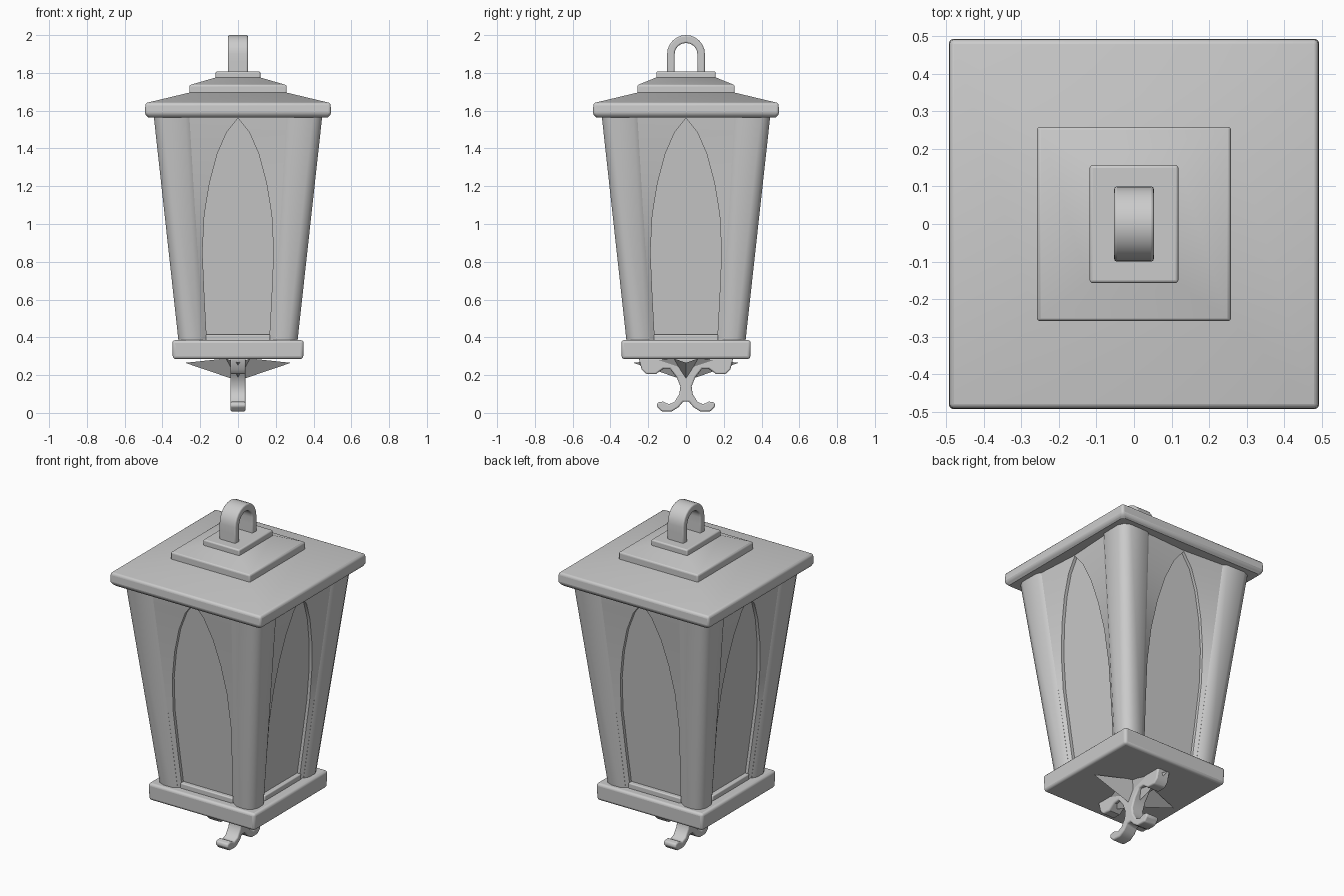
import bpy, bmesh, math
from mathutils import Matrix, Vector

cube = bpy.data.objects.get("Cube")
if cube:
    bpy.data.objects.remove(cube, do_unlink=True)

metal = bpy.data.materials.new("grey metal")
metal.use_nodes = True
GREY = (0.6, 0.6, 0.6, 1)
metal.diffuse_color = GREY
metal.node_tree.nodes["Principled BSDF"].inputs["Base Color"].default_value = GREY

BOTTOM, TOP = 0.38, 1.58


def lerp(a, b, z):
    return a + (b - a) * (z - BOTTOM) / (TOP - BOTTOM)


def outer(z):
    return lerp(0.315, 0.447, z)


def post_edge(z):
    return lerp(0.185, 0.255, z)


def finish(name, bm, bevel=0.0, angle=35):
    bmesh.ops.remove_doubles(bm, verts=bm.verts, dist=0.0001)
    bmesh.ops.recalc_face_normals(bm, faces=bm.faces)
    mesh = bpy.data.meshes.new(name)
    bm.to_mesh(mesh)
    bm.free()
    mesh.materials.append(metal)
    ob = bpy.data.objects.new(name, mesh)
    bpy.context.collection.objects.link(ob)
    bpy.ops.object.select_all(action='DESELECT')
    ob.select_set(True)
    bpy.context.view_layer.objects.active = ob
    if bevel:
        mod = ob.modifiers.new("rounded edges", 'BEVEL')
        mod.width, mod.segments, mod.limit_method = bevel, 3, 'ANGLE'
        mod.angle_limit = math.radians(40)
    bpy.ops.object.shade_smooth_by_angle(angle=math.radians(angle))
    return ob


def loft(bm, rings):
    """Skin a list of rings of points and cap both ends."""
    loops = [[bm.verts.new(p) for p in ring] for ring in rings]
    for a, b in zip(loops, loops[1:]):
        for i in range(len(a)):
            j = (i + 1) % len(a)
            bm.faces.new((a[i], a[j], b[j], b[i]))
    bm.faces.new(loops[0][::-1])
    bm.faces.new(loops[-1])


def four_sides(bm):
    geom = bm.verts[:] + bm.edges[:] + bm.faces[:]
    for k in (1, 2, 3):
        copy = bmesh.ops.duplicate(bm, geom=geom)["geom"]
        verts = [v for v in copy if isinstance(v, bmesh.types.BMVert)]
        bmesh.ops.rotate(bm, verts=verts, matrix=Matrix.Rotation(k * math.pi / 2, 3, 'Z'))


def stack(name, sections, bevel):
    """Rectangular tiers given as (half x, half y, z)."""
    bm = bmesh.new()
    loft(bm, [[(x, y, z), (-x, y, z), (-x, -y, z), (x, -y, z)] for x, y, z in sections])
    return finish(name, bm, bevel)


def plate(name, outline, half, bevel):
    """Side outline (y, z) extruded across x."""
    bm = bmesh.new()
    face = bm.faces.new([bm.verts.new((-half, y, z)) for y, z in outline])
    out = bmesh.ops.extrude_face_region(bm, geom=[face])["geom"]
    bmesh.ops.translate(bm, vec=(2 * half, 0, 0),
                        verts=[v for v in out if isinstance(v, bmesh.types.BMVert)])
    return finish(name, bm, bevel)


# Roof tiers, base slab and glass body
stack("roof", [(.475, .475, 1.565), (.493, .493, 1.58), (.49, .49, 1.64), (.26, .26, 1.695)], 0.012)
stack("roof_step", [(.258, .258, 1.68), (.258, .258, 1.735), (.12, .16, 1.775)], 0.008)
stack("roof_cap", [(.118, .157, 1.76), (.118, .157, 1.808)], 0.008)
stack("base_slab", [(.345, .34, .285), (.348, .343, .385)], 0.015)
g0, g1 = outer(BOTTOM) - 0.05, outer(TOP) - 0.05
stack("glass_body", [(g0, g0, BOTTOM), (g1, g1, TOP)], 0)

# Rounded corner posts
bm = bmesh.new()
rings = []
for z in (BOTTOM, TOP):
    w, e = outer(z), post_edge(z)
    half = [(e, w - .07), (e, w - .018), (e + .025, w - .002), (w - .05, w), (w - .016, w - .016)]
    ring = half + [(y, x) for x, y in half[-2::-1]] + [(w - .07, w - .07)]
    rings.append([(x, y, z) for x, y in ring])
loft(bm, rings)
four_sides(bm)
finish("corner_posts", bm, 0, 50)

# Pointed arch surrounds: sloping infill with an inner reveal
ARCH = [(.165, BOTTOM), (.177, .6), (.188, .85), (.178, 1.05), (.15, 1.22),
        (.11, 1.37), (.06, 1.485), (0, 1.56), (0, TOP)]
bm = bmesh.new()
for side in (-1, 1):
    rows = []
    for x, z in ARCH:
        w = outer(z)
        pts = [(post_edge(z) + .005, w - .016), (x, w - .032), (x, w - .06)]
        rows.append([bm.verts.new((side * px, -py, z)) for px, py in pts])
    for a, b in zip(rows, rows[1:]):
        for i in (0, 1):
            bm.faces.new((a[i], a[i + 1], b[i + 1], b[i]))
four_sides(bm)
finish("arch_surrounds", bm, 0, 40)

# Low sills at the foot of each pane
bm = bmesh.new()
y = outer(BOTTOM)
loft(bm, [[(-.17, -y + .02, z), (.17, -y + .02, z), (.17, -y + .06, z), (-.17, -y + .06, z)]
          for z in (BOTTOM, .415)])
four_sides(bm)
finish("pane_sills", bm, 0.006)

# Hanging loop
bm = bmesh.new()
path = [(-1, 1.80), (-1, 1.86)]
path += [(-math.cos(math.pi * i / 12), 1.9 + math.sin(math.pi * i / 12)) for i in range(13)]
path += [(1, 1.86), (1, 1.80)]
rings = []
for u, z in path:
    rise = max(0, z - 1.9) if abs(u) < 1 else 0
    base = 1.9 if rise else z
    out, inn = (u * .1, base + rise * .1), (u * .06, base + rise * .058)
    rings.append([(-.053, *out), (.053, *out), (.053, *inn), (-.053, *inn)])
loft(bm, rings)
finish("hanging_loop", bm, 0.008)

# Four-pointed star under the base
bm = bmesh.new()
tip = bm.verts.new((0, 0, .17))
rim = []
for k in range(8):
    r = 0.09 if k % 2 else 0.28
    a = k * math.pi / 4
    rim.append(bm.verts.new((r * math.cos(a), r * math.sin(a), .265 if r > .1 else .288)))
for k in range(8):
    bm.faces.new((tip, rim[k], rim[(k + 1) % 8]))
finish("under_star", bm, 0, 20)

# Scrolled bracket ending in two hooks
right = [(.25, .29), (.235, .23), (.21, .205), (.16, .205), (.12, .235), (.085, .235),
         (.05, .19), (.03, .14), (.035, .10), (.06, .06), (.09, .045), (.12, .06),
         (.15, .055), (.155, .035), (.13, .008), (.075, .008), (.04, .03), (.015, .06)]
plate("hook_bracket", right + [(-y, z) for y, z in right[::-1]], 0.04, 0.008)
